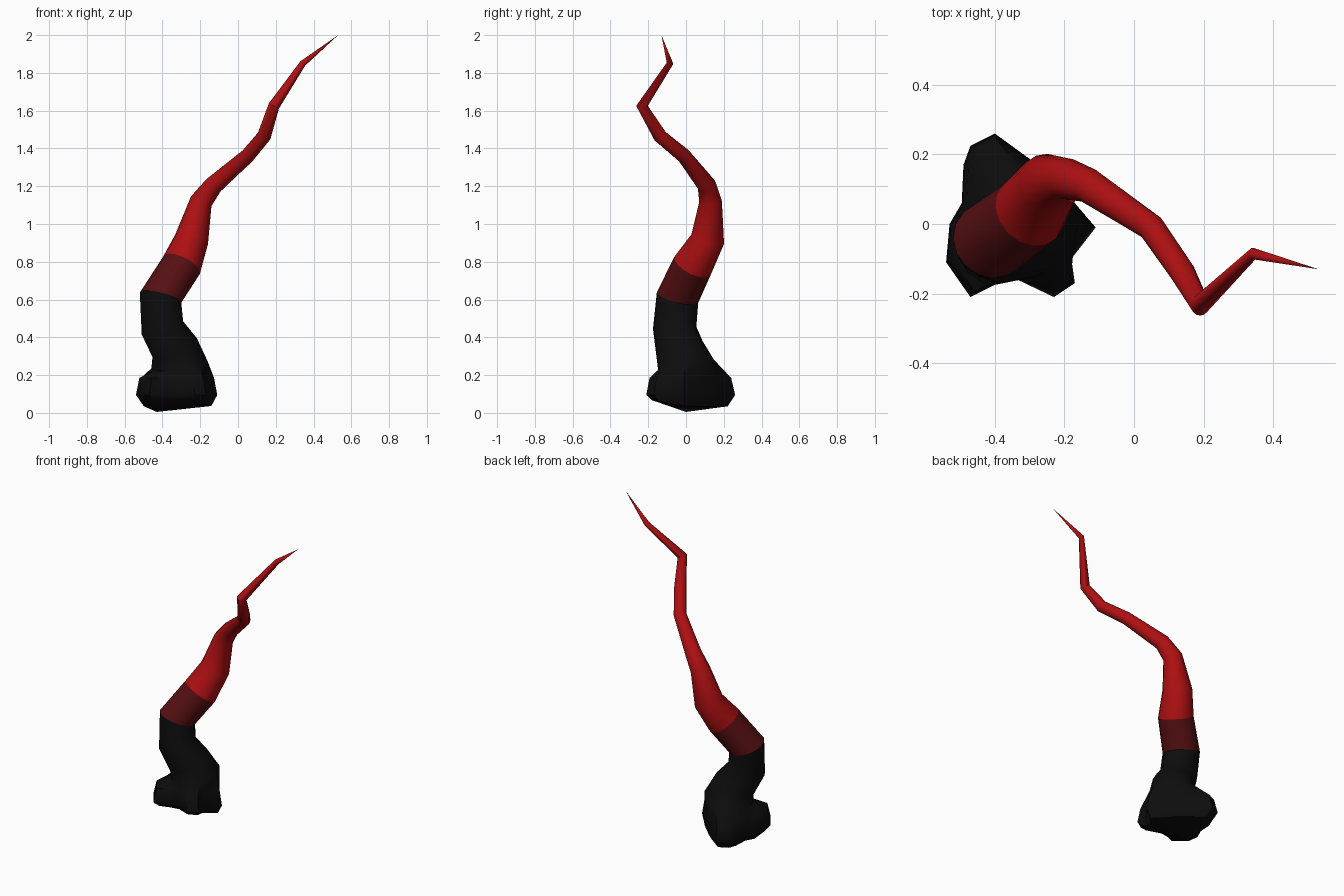
import bpy, bmesh, math
from mathutils import Vector

cube = bpy.data.objects.get("Cube")
if cube:
    bpy.data.objects.remove(cube, do_unlink=True)


def material(name, color):
    m = bpy.data.materials.new(name)
    m.use_nodes = True
    m.diffuse_color = color
    m.node_tree.nodes["Principled BSDF"].inputs["Base Color"].default_value = color
    return m


black = material("charred black", (0.004, 0.004, 0.004, 1))
maroon = material("dark red", (0.095, 0.005, 0.006, 1))
red = material("bright red", (0.42, 0.005, 0.006, 1))

# Lobed root outline, counter-clockwise
outline = [(-.11, -.01), (-.17, .06), (-.22, .12), (-.29, .18), (-.40, .26), (-.47, .225),
           (-.49, .17), (-.495, .06), (-.53, 0), (-.54, -.11), (-.47, -.21), (-.40, -.175),
           (-.335, -.16), (-.23, -.21), (-.17, -.17), (-.18, -.10)]
SIDES = len(outline)
middle = Vector((-.32, 0, 0))

# Stem path: centre and radius of each ring
path = [((-.31, 0, .255), .15), ((-.335, -.035, .345), .128), ((-.40, -.06, .45), .115),
        ((-.41, -.045, .61), .113), ((-.30, .035, .78), .108), ((-.245, .115, .92), .09),
        ((-.195, .13, 1.12), .06), ((-.13, .11, 1.205), .05), ((.05, -.01, 1.36), .039),
        ((.138, -.137, 1.465), .037), ((.19, -.233, 1.625), .03), ((.343, -.085, 1.85), .017)]
tip = Vector((.53, -.13, 2))
FIRST_MAROON, FIRST_RED = 3, 4


def root_ring(scale, height):
    ring = []
    for x, y in outline:
        p = middle + (Vector((x, y, 0)) - middle) * scale
        p.z = height(y)
        ring.append(p)
    return ring


def stem_ring(i):
    centre, radius = Vector(path[i][0]), path[i][1]
    before = Vector(path[i - 1][0]) if i else centre - Vector((0, 0, .1))
    after = Vector(path[i + 1][0]) if i + 1 < len(path) else tip
    tangent = (centre - before).normalized() + (after - centre).normalized()
    turn = Vector((0, 0, 1)).rotation_difference(tangent)
    angles = [math.tau * k / SIDES for k in range(SIDES)]
    return [centre + turn @ Vector((math.cos(a), math.sin(a), 0)) * radius for a in angles]


def build(name, rings, mat, bottom=None, top=None):
    bm = bmesh.new()
    loops = [[bm.verts.new(p) for p in ring] for ring in rings]
    pairs = [(k, (k + 1) % SIDES) for k in range(SIDES)]
    for low, high in zip(loops, loops[1:]):
        for a, b in pairs:
            bm.faces.new((low[a], low[b], high[b], high[a]))
    if bottom:
        v = bm.verts.new(bottom)
        for a, b in pairs:
            bm.faces.new((v, loops[0][b], loops[0][a]))
    if top:
        v = bm.verts.new(top)
        for a, b in pairs:
            bm.faces.new((loops[-1][a], loops[-1][b], v))
    mesh = bpy.data.meshes.new(name)
    bm.to_mesh(mesh)
    bm.free()
    mesh.materials.append(mat)
    obj = bpy.data.objects.new(name, mesh)
    bpy.context.collection.objects.link(obj)
    bpy.ops.object.select_all(action='DESELECT')
    obj.select_set(True)
    bpy.context.view_layer.objects.active = obj
    bpy.ops.object.shade_smooth_by_angle(angle=math.radians(50))


stem = [stem_ring(i) for i in range(len(path))]
root = [root_ring(.85, lambda y: .035 + max(0, -y) * .15),
        root_ring(1, lambda y: .095),
        root_ring(.92, lambda y: .185)]

# Black root and lower stem, dark band, red tapering horn
build("root_base", root + stem[:FIRST_MAROON + 1], black, bottom=Vector((-.43, 0, .005)))
build("middle_band", stem[FIRST_MAROON:FIRST_RED + 1], maroon)
build("horn_tip", stem[FIRST_RED:], red, top=tip)
